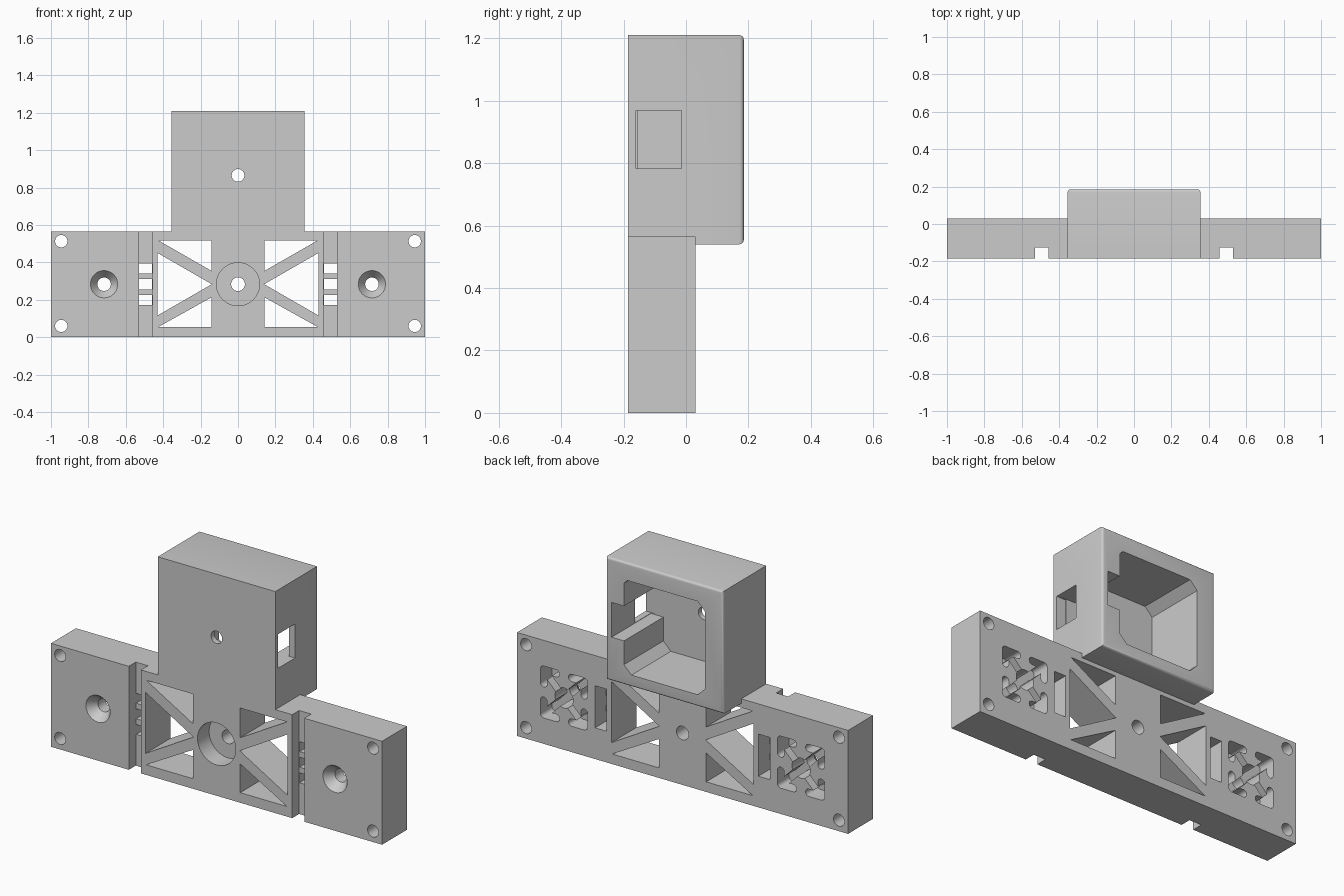
import bpy, bmesh, math
from mathutils import Vector

cube = bpy.data.objects.get("Cube")
if cube:
    bpy.data.objects.remove(cube, do_unlink=True)

FRONT, REAR, BACK = -0.185, 0.03, 0.185   # front face, bar rear, housing rear
TOP, MID = 0.565, 0.283                   # bar top and bar mid height
CLEAR = 0.05                              # cutter overshoot

grey = bpy.data.materials.new("light_grey")
grey.use_nodes = True
grey.diffuse_color = (0.6, 0.6, 0.6, 1)
grey.node_tree.nodes["Principled BSDF"].inputs["Base Color"].default_value = (0.6, 0.6, 0.6, 1)


def loft(name, rings):
    """Solid through (outline in x-z, y) rings of equal point count."""
    bm = bmesh.new()
    loops = [[bm.verts.new((x, y, z)) for x, z in pts] for pts, y in rings]
    n = len(loops[0])
    for a, b in zip(loops, loops[1:]):
        for i in range(n):
            j = (i + 1) % n
            bm.faces.new((a[i], a[j], b[j], b[i]))
    bm.faces.new(loops[0])
    bm.faces.new(loops[-1])
    bmesh.ops.recalc_face_normals(bm, faces=bm.faces)
    mesh = bpy.data.meshes.new(name)
    bm.to_mesh(mesh)
    bm.free()
    obj = bpy.data.objects.new(name, mesh)
    bpy.context.collection.objects.link(obj)
    return obj


def prism(name, pts, y0, y1):
    return loft(name, [(pts, y0), (pts, y1)])


def rect(x0, x1, z0, z1):
    return [(x0, z0), (x1, z0), (x1, z1), (x0, z1)]


def circle(x, z, r, n=32):
    return [(x + r * math.cos(math.tau * i / n), z + r * math.sin(math.tau * i / n))
            for i in range(n)]


def capsule(a, b, r, n=8):
    a, b = Vector(a), Vector(b)
    t = math.atan2(b.y - a.y, b.x - a.x)
    pts = []
    for c, start in ((b, t - math.pi / 2), (a, t + math.pi / 2)):
        for i in range(n + 1):
            w = start + math.pi * i / n
            pts.append((c.x + r * math.cos(w), c.y + r * math.sin(w)))
    return pts


def combine(target, other, op):
    mod = target.modifiers.new(op, 'BOOLEAN')
    mod.operation, mod.solver, mod.object = op, 'EXACT', other
    bpy.context.view_layer.objects.active = target
    bpy.ops.object.modifier_apply(modifier=mod.name)
    bpy.data.objects.remove(other, do_unlink=True)


# Crossbar
body = prism("mounting_bracket", rect(-1, 1, 0, TOP), FRONT, REAR)


def cut(pts, y0=FRONT - CLEAR, y1=REAR + CLEAR):
    combine(body, prism("cutter", pts, y0, y1), 'DIFFERENCE')


# Housing with rounded rear edges
housing = prism("housing", rect(-0.355, 0.355, 0.54, 1.21), FRONT, BACK)
bm = bmesh.new()
bm.from_mesh(housing.data)
rear = [e for e in bm.edges if all(v.co.y > BACK - 0.01 for v in e.verts)]
bmesh.ops.bevel(bm, geom=rear, offset=0.014, segments=4, profile=0.5, affect='EDGES')
bm.to_mesh(housing.data)
bm.free()
combine(body, housing, 'UNION')

# Housing cavity with chamfered corners and a side notch
W, C, LOW, HIGH = 0.245, 0.045, 0.605, 1.115
cut([(-W + C, LOW), (W - C, LOW), (W, LOW + C), (W, 0.78), (0.32, 0.78), (0.32, 0.97),
     (W, 0.97), (W, HIGH - 0.02), (W - 0.02, HIGH), (-W + C, HIGH), (-W, HIGH - C),
     (-W, LOW + C)], -0.155, BACK + CLEAR)

# Side window and front pin hole
cut(rect(0.30, 0.40, 0.782, 0.968), -0.16, -0.015)
cut(circle(0, 0.865, 0.034), FRONT - CLEAR, -0.1)

# Central bore
cut(circle(0, MID, 0.115, 48), FRONT - CLEAR, -0.085)
cut(circle(0, MID, 0.037))

for s in (-1, 1):
    # Truss openings
    for tri in (((0.43, 0.45), (0.43, 0.116), (0.14, MID)),
                ((0.425, 0.517), (0.143, 0.517), (0.143, 0.355)),
                ((0.425, 0.055), (0.143, 0.055), (0.143, 0.212))):
        cut([(s * x, z) for x, z in tri])

    # Front groove, rear strap pocket and the slots joining them
    x0, x1 = sorted((s * 0.457, s * 0.53))
    cut(rect(x0, x1, -CLEAR, TOP + CLEAR), FRONT - CLEAR, -0.125)
    cut(rect(x0 + 0.001, x1 - 0.001, 0.17, 0.4), -0.065, REAR + CLEAR)
    for z in (0.17, 0.255, 0.34):
        cut(rect(x0 + 0.002, x1 - 0.002, z + 0.001, z + 0.055), -0.15, 0)

    # Corner bolt holes
    for z in (0.06, 0.513):
        cut(circle(s * 0.945, z, 0.033))

    # Countersunk hole
    cx = s * 0.716
    cone = loft("countersink", [(circle(cx, MID, 0.082), FRONT - 0.012),
                                (circle(cx, MID, 0.036), FRONT + 0.05)])
    combine(body, cone, 'DIFFERENCE')
    cut(circle(cx, MID, 0.036))

    # Rear latch pocket: diagonal cross with an angled slot in each corner
    d, r, floor = 0.122, 0.02, -0.07
    for k in (-1, 1):
        cut(capsule((cx - d, MID - k * d), (cx + d, MID + k * d), r), floor, REAR + CLEAR)
        for m in (-1, 1):
            px, pz = cx + k * d, MID + m * d
            cut(capsule((px, pz), (px - k * 0.075, pz), r), floor, REAR + CLEAR)
            cut(capsule((px, pz), (px, pz - m * 0.075), r), floor, REAR + CLEAR)
    cut(circle(cx, MID, 0.055), floor, REAR + CLEAR)

# Finish
body.data.materials.clear()
body.data.materials.append(grey)
for p in body.data.polygons:
    p.material_index = 0
bpy.ops.object.select_all(action='DESELECT')
body.select_set(True)
bpy.context.view_layer.objects.active = body
bpy.ops.object.shade_smooth_by_angle(angle=math.radians(30))
